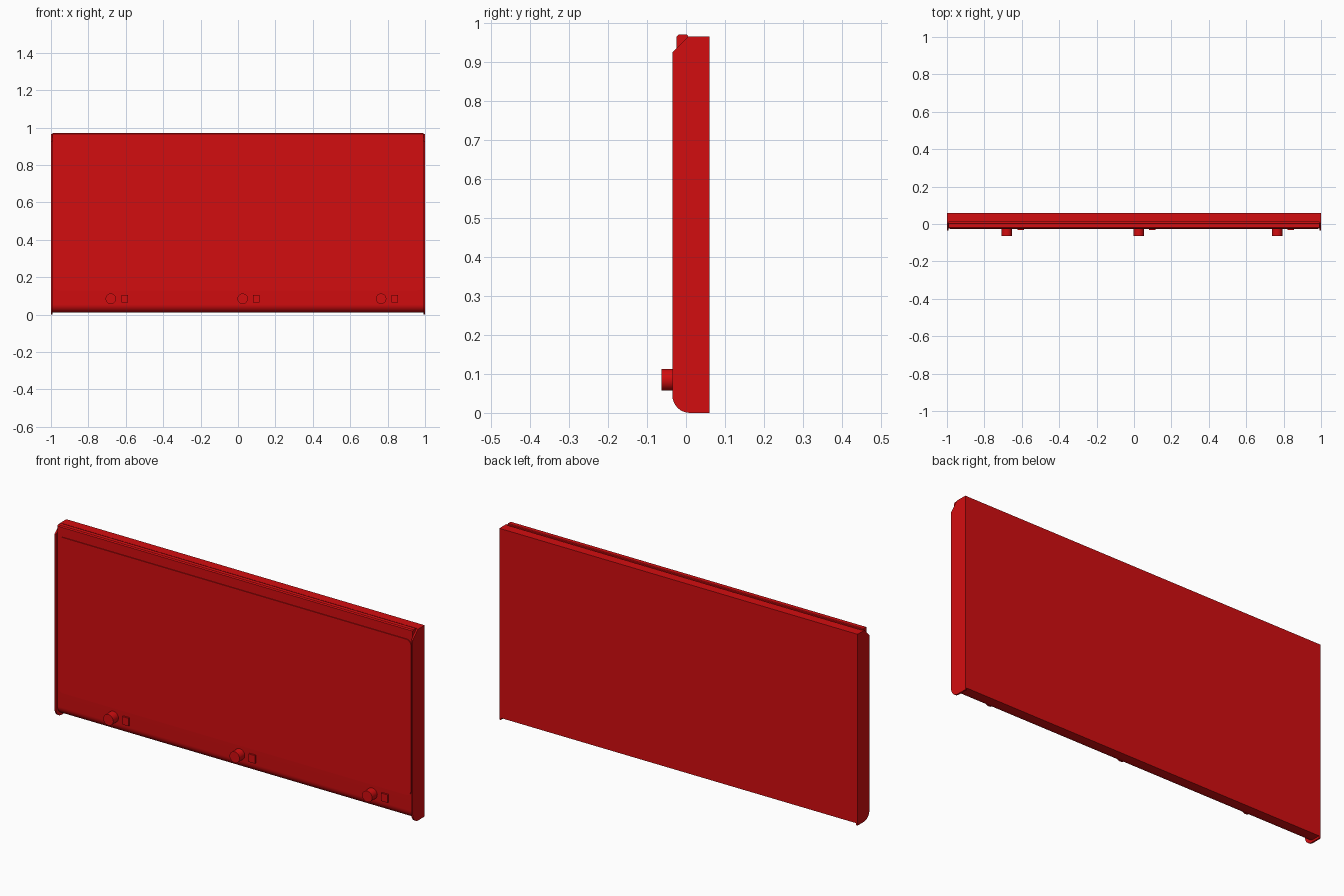
import bpy, bmesh, math
from mathutils import Matrix

if "Cube" in bpy.data.objects:
    bpy.data.objects.remove(bpy.data.objects["Cube"], do_unlink=True)

red = bpy.data.materials.new("red_plastic")
red.use_nodes = True
COLOUR = (0.65, 0.004, 0.005, 1)
red.diffuse_color = COLOUR
red.node_tree.nodes["Principled BSDF"].inputs["Base Color"].default_value = COLOUR


def finish(name, bm, smooth=True):
    bmesh.ops.recalc_face_normals(bm, faces=bm.faces)
    mesh = bpy.data.meshes.new(name)
    bm.to_mesh(mesh)
    bm.free()
    mesh.materials.append(red)
    ob = bpy.data.objects.new(name, mesh)
    bpy.context.collection.objects.link(ob)
    if smooth:
        bpy.ops.object.select_all(action='DESELECT')
        ob.select_set(True)
        bpy.context.view_layer.objects.active = ob
        bpy.ops.object.shade_smooth_by_angle(angle=math.radians(35))
    return ob


def arc(cx, cz, r, start, steps=8):
    """Quarter circle of points, counter-clockwise from start degrees."""
    angles = [math.radians(start + 90 * i / steps) for i in range(steps + 1)]
    return [(cx + r * math.cos(a), cz + r * math.sin(a)) for a in angles]


def extrude(name, points, place, offset):
    """Extrude a flat outline; place maps its 2D points into space."""
    bm = bmesh.new()
    face = bm.faces.new([bm.verts.new(place(*p)) for p in points])
    geom = bmesh.ops.extrude_face_region(bm, geom=[face])["geom"]
    moved = [g for g in geom if isinstance(g, bmesh.types.BMVert)]
    bmesh.ops.translate(bm, verts=moved, vec=offset)
    return finish(name, bm)


def box(name, x0, x1, y0, y1, z0, z1):
    return extrude(name, [(x0, z0), (x1, z0), (x1, z1), (x0, z1)],
                   lambda x, z: (x, y0, z), (0, y1 - y0, 0))


FRONT, BACK, TOP = -0.022, 0.06, 0.965
INNER = 0.992

# Main panel: rounded lower front edge, step at the top for the rail
body = arc(FRONT + 0.045, 0.055, 0.045, 180) + [
    (BACK, 0.01), (BACK, TOP), (0.012, TOP), (0.012, 0.933), (FRONT, 0.933)]
extrude("panel_body", body, lambda y, z: (-INNER, y, z), (2 * INNER, 0, 0))

# End caps: rounded lower front corner and chamfered upper front corner
cap = arc(0.01, 0.045, 0.045, 180) + [
    (BACK, 0), (BACK, TOP), (0.005, TOP), (-0.035, 0.925)]
for side, name in ((-1, "right_end_cap"), (1, "left_end_cap")):
    extrude(name, cap, lambda y, z: (side * INNER, y, z), (side * 0.008, 0, 0))

# Top rail, separated from the panel by a narrow groove
rail = [(-0.024, 0.933), (0.005, 0.933), (0.005, 0.967), (0.002, 0.97),
        (-0.019, 0.97), (-0.024, 0.965)]
extrude("top_rail", rail, lambda y, z: (-INNER, y, z), (2 * INNER, 0, 0))

# Front plate with rounded corners
w, low, high, r = 0.983, 0.13, 0.916, 0.025
outline = (arc(w - r, high - r, r, 0) + arc(-w + r, high - r, r, 90)
           + arc(-w + r, low + r, r, 180) + arc(w - r, low + r, r, 270))
extrude("front_plate", outline, lambda x, z: (x, FRONT, z), (0, -0.004, 0))

# Knobs, each with a small tab beside it
for number, x in enumerate((-0.68, 0.025, 0.765), 1):
    bm = bmesh.new()
    bmesh.ops.create_cone(
        bm, cap_ends=True, segments=24, radius1=0.028, radius2=0.028, depth=0.043,
        matrix=Matrix.Translation((x, -0.0415, 0.085)) @ Matrix.Rotation(math.pi / 2, 4, 'X'))
    finish(f"knob_{number}", bm)
    box(f"tab_{number}", x + 0.056, x + 0.091, -0.031, FRONT, 0.065, 0.105)
